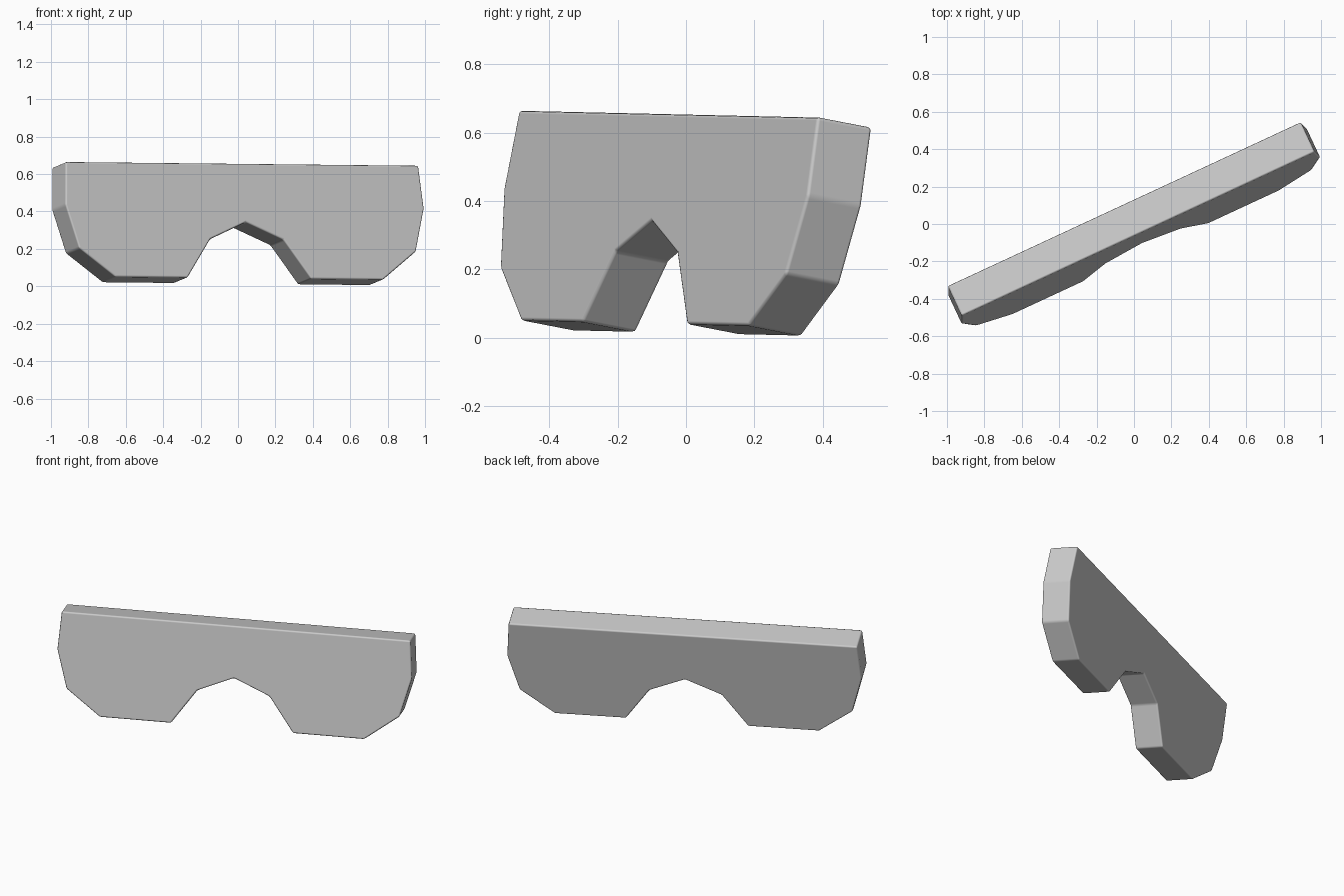
import bpy
import bmesh
from mathutils import Matrix, Vector

cube = bpy.data.objects.get("Cube")
if cube:
    bpy.data.objects.remove(cube)

# Plain grey material
grey = bpy.data.materials.new("plain grey")
grey.use_nodes = True
colour = (0.6, 0.6, 0.6, 1)
grey.diffuse_color = colour
grey.node_tree.nodes["Principled BSDF"].inputs["Base Color"].default_value = colour

# Half outline of the plate, from top corner down to the notch peak
half = [(1.04, 0), (1.057, -0.233), (0.993, -0.467), (0.788, -0.622),
        (0.364, -0.622), (0.215, -0.411)]
outline = half + [(0, -0.318)] + [(-u, v) for u, v in reversed(half)]
THICKNESS = 0.179

# Tilted frame: along the top edge, through the plate, up the plate
along = Vector((0.907, 0.421, -0.0096)).normalized()
through = Vector((-0.416, 0.893, -0.173))
through = (through - along * through.dot(along)).normalized()
up = along.cross(through)
frame = Matrix((along, through, up)).transposed().to_4x4()
frame.translation = (0.0225, -0.0525, 0.656)

# Notched plate: outline extruded through its thickness
bm = bmesh.new()
front = bm.faces.new([bm.verts.new((u, 0, v)) for u, v in outline])
extruded = bmesh.ops.extrude_face_region(bm, geom=[front], use_keep_orig=True)
moved = [e for e in extruded["geom"] if isinstance(e, bmesh.types.BMVert)]
bmesh.ops.translate(bm, verts=moved, vec=(0, THICKNESS, 0))
bmesh.ops.recalc_face_normals(bm, faces=bm.faces)
bm.transform(frame)
mesh = bpy.data.meshes.new("notched_plate")
bm.to_mesh(mesh)
bm.free()
mesh.materials.append(grey)
plate = bpy.data.objects.new("notched_plate", mesh)
bpy.context.collection.objects.link(plate)

# Softened edges
bevel = plate.modifiers.new("soft edges", "BEVEL")
bevel.width = 0.01
bevel.segments = 2
bevel.limit_method = "ANGLE"
bevel.angle_limit = 0.2
bevel.harden_normals = True
bpy.context.view_layer.objects.active = plate
plate.select_set(True)
bpy.ops.object.shade_smooth()
